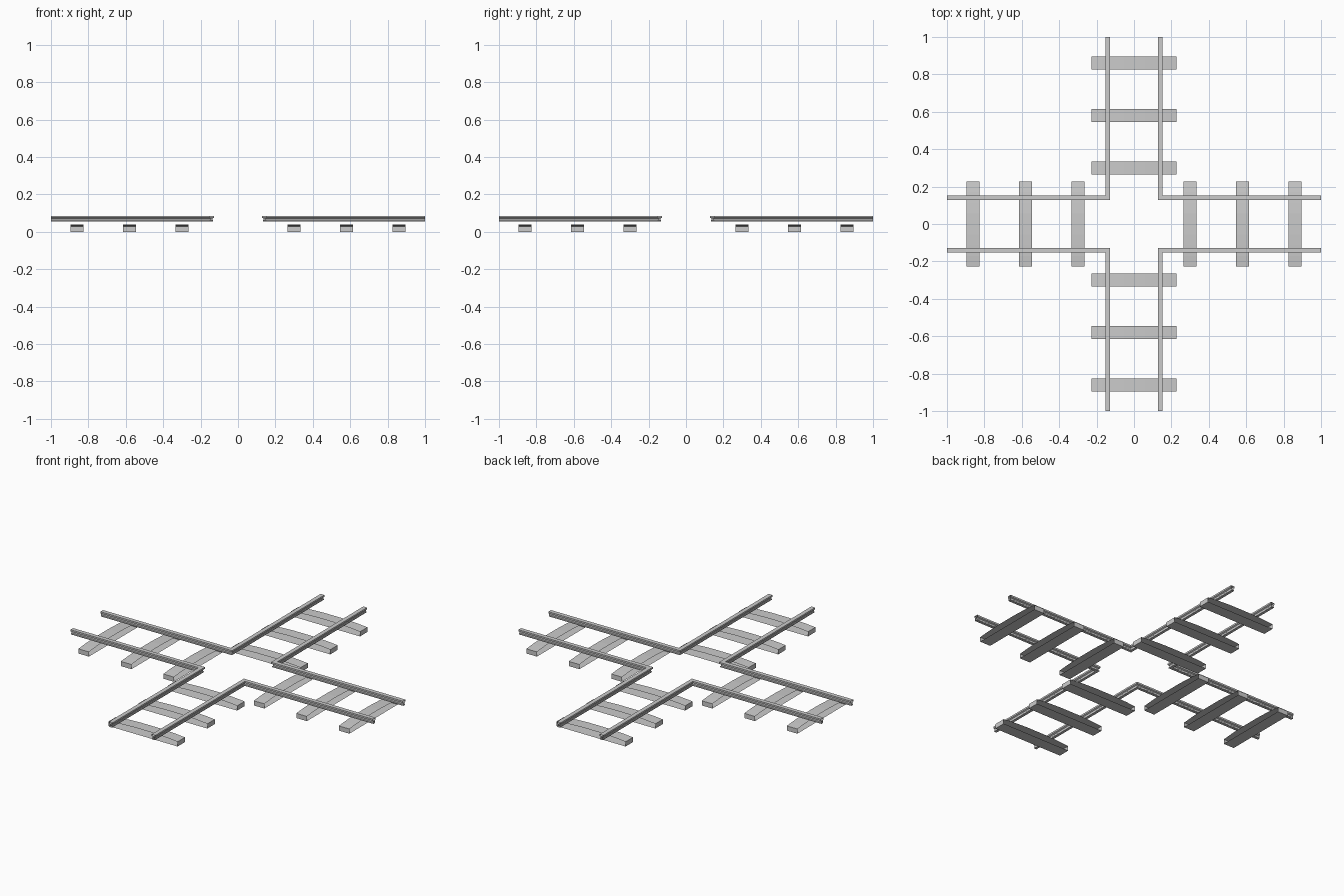
import bpy
from math import pi
from mathutils import Matrix

if "Cube" in bpy.data.objects:
    bpy.data.objects.remove(bpy.data.objects["Cube"])


def make(name, verts, faces, angle):
    mesh = bpy.data.meshes.new(name)
    mesh.from_pydata([Matrix.Rotation(angle, 3, 'Z') @ v for v in verts], [], faces)
    ob = bpy.data.objects.new(name, mesh)
    bpy.context.collection.objects.link(ob)


from mathutils import Vector

# Rail cross-section: (sideways offset, height), wide head, thin web, foot
half = [(0.0125, 0.086), (0.0125, 0.076), (0.005, 0.072), (0.005, 0.064),
        (0.008, 0.061), (0.008, 0.056)]
section = half + [(-o, z) for o, z in reversed(half)]
GAUGE = 0.141


def rail(name, angle):
    # Mitred corner rail, open at both ends
    n = len(section)
    verts = [Vector((1, GAUGE + o, z)) for o, z in section]
    verts += [Vector((GAUGE + o, GAUGE + o, z)) for o, z in section]
    verts += [Vector((GAUGE + o, 1, z)) for o, z in section]
    faces = [(r * n + i, r * n + (i + 1) % n, (r + 1) * n + (i + 1) % n, (r + 1) * n + i)
             for r in range(2) for i in range(n)]
    make(name, verts, faces, angle)


# Sleeper outline along its length: flat base, humped top, open long sides
top = [(0.228, 0.028), (0.17, 0.033), (0.113, 0.036), (0.057, 0.038)]
outline = [(-0.228, 0), (0.228, 0)] + top + [(-y, z) for y, z in reversed(top)]


def sleeper(name, x, angle):
    n = len(outline)
    verts = [Vector((x + s * 0.035, y, z)) for s in (-1, 1) for y, z in outline]
    faces = [(i, (i + 1) % n, n + (i + 1) % n, n + i) for i in range(n)]
    make(name, verts, faces, angle)


# Four arms of the crossing
for k in range(4):
    a = k * pi / 2
    rail(f"corner_rail_{k + 1}", a)
    for j, x in enumerate((0.299, 0.58, 0.861)):
        sleeper(f"sleeper_{k + 1}_{j + 1}", x, a)
